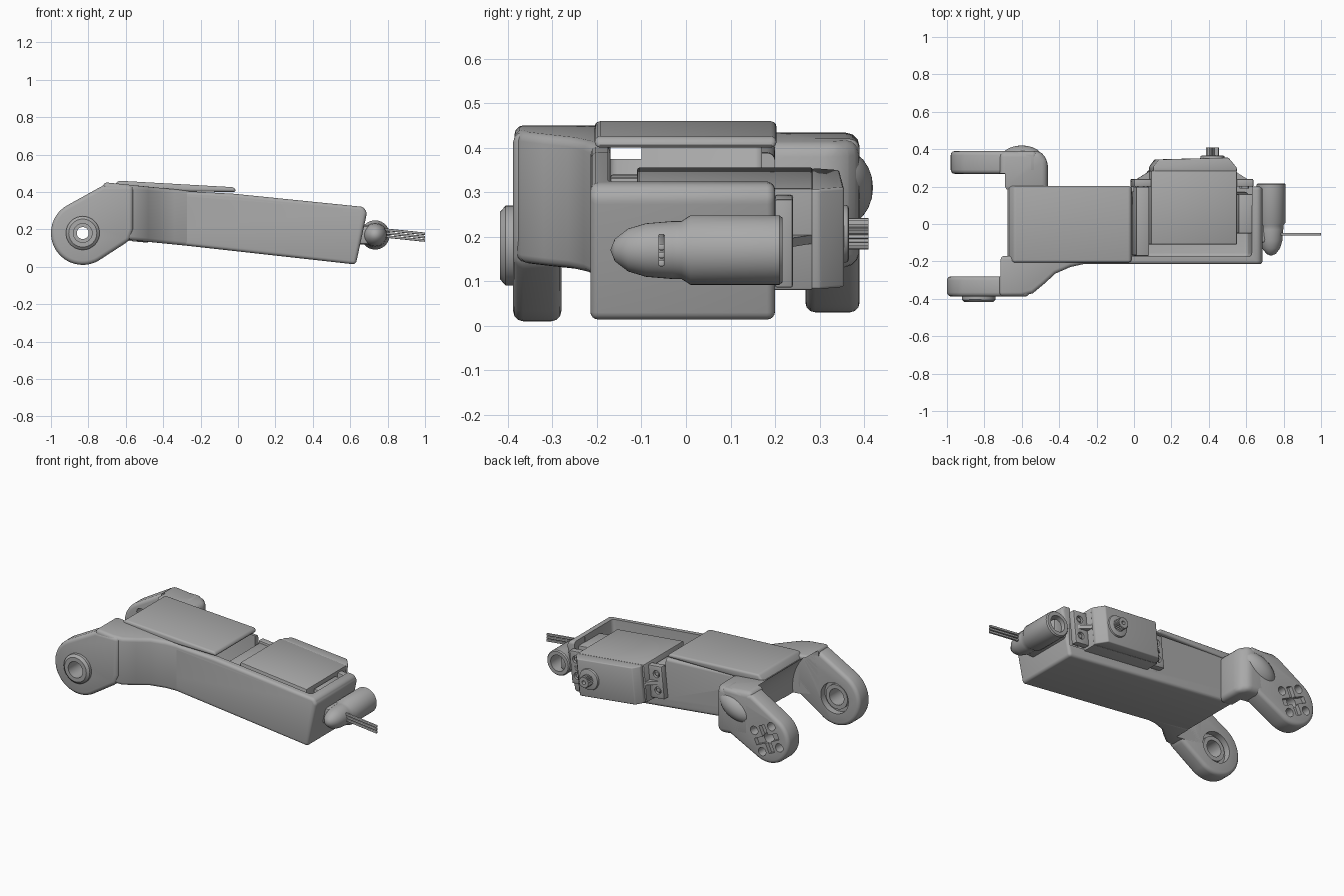
import bpy, bmesh
from math import sin, cos, pi, radians
from mathutils import Matrix, Vector

cube = bpy.data.objects.get("Cube")
if cube:
    bpy.data.objects.remove(cube)

grey = bpy.data.materials.new("grey_plastic")
grey.use_nodes = True
grey.diffuse_color = (0.4, 0.4, 0.4, 1)
grey.node_tree.nodes["Principled BSDF"].inputs["Base Color"].default_value = (0.4, 0.4, 0.4, 1)

PIVOT = (-0.83, 0.18)
TILT = 0.104
SERVO = Vector((0.31, 0, 0.218))


def finish(ob):
    bpy.ops.object.select_all(action='DESELECT')
    ob.select_set(True)
    bpy.context.view_layer.objects.active = ob
    return ob


def apply_mod(ob, kind, **settings):
    finish(ob)
    mod = ob.modifiers.new(kind.lower(), kind)
    for key, value in settings.items():
        setattr(mod, key, value)
    bpy.ops.object.modifier_apply(modifier=mod.name)


def prism(name, pts, lo, hi, axis='Y', bevel=0, segments=3):
    """Extrude an outline along Y (points are x, z) or Z (points are x, y)."""
    bm = bmesh.new()
    place = (lambda p, h: (p[0], h, p[1])) if axis == 'Y' else (lambda p, h: (p[0], p[1], h))
    face = bm.faces.new([bm.verts.new(place(p, lo)) for p in pts])
    ext = bmesh.ops.extrude_face_region(bm, geom=[face])
    moved = [v for v in ext["geom"] if isinstance(v, bmesh.types.BMVert)]
    bmesh.ops.translate(bm, verts=moved, vec=place((0, 0), hi - lo))
    bmesh.ops.recalc_face_normals(bm, faces=bm.faces)
    mesh = bpy.data.meshes.new(name)
    bm.to_mesh(mesh)
    bm.free()
    ob = bpy.data.objects.new(name, mesh)
    bpy.context.collection.objects.link(ob)
    mesh.materials.append(grey)
    if bevel:
        apply_mod(ob, 'BEVEL', width=bevel, segments=segments, limit_method='ANGLE',
                  angle_limit=radians(32))
    return ob


def box(name, x, y, z, bevel=0):
    pts = [(x[0], z[0]), (x[1], z[0]), (x[1], z[1]), (x[0], z[1])]
    return prism(name, pts, y[0], y[1], bevel=bevel, segments=2)


def circle(c, r, n=40, start=0, sweep=2 * pi):
    return [(c[0] + r * cos(start + sweep * i / n), c[1] + r * sin(start + sweep * i / n))
            for i in range(n)]


def rod(name, c, r, lo, hi, bevel=0, n=40):
    return prism(name, circle(c, r, n), lo, hi, bevel=bevel, segments=2)


def cut(ob, *cutters):
    for c in cutters:
        c.hide_render = True
        apply_mod(ob, 'BOOLEAN', operation='DIFFERENCE', object=c, solver='EXACT')
        bpy.data.objects.remove(c)


def lathe(name, profile, centre, n=40):
    """Revolve (y, radius) points around a line along Y."""
    bm = bmesh.new()
    vs = [bm.verts.new((r, y, 0)) for y, r in profile]
    es = [bm.edges.new(pair) for pair in zip(vs, vs[1:])]
    bmesh.ops.spin(bm, geom=vs + es, cent=(0, 0, 0), axis=(0, 1, 0), angle=2 * pi, steps=n)
    bmesh.ops.remove_doubles(bm, verts=bm.verts, dist=0.0005)
    bmesh.ops.recalc_face_normals(bm, faces=bm.faces)
    bmesh.ops.translate(bm, verts=bm.verts, vec=(centre[0], 0, centre[1]))
    mesh = bpy.data.meshes.new(name)
    bm.to_mesh(mesh)
    bm.free()
    ob = bpy.data.objects.new(name, mesh)
    bpy.context.collection.objects.link(ob)
    mesh.materials.append(grey)
    return ob


def shear(ob, x0):
    for v in ob.data.vertices:
        v.co.z -= 0.1 * (v.co.x - x0)


def swing_clearance():
    return rod("swing_cutter", PIVOT, 0.29, -0.28, 0.27, n=64)


# Hollow body with a concave end, open top and a side opening for the servo
body = prism("body_shell", [(-0.75, 0.165), (0.63, 0.012), (0.69, 0.29), (0.67, 0.32),
                            (-0.02, 0.39), (-0.75, 0.43)], -0.215, 0.2, bevel=0.045, segments=4)
cut(body, swing_clearance(),
    prism("cavity_cutter", [(-0.46, 0.175), (0.61, 0.055), (0.65, 0.6), (-0.6, 0.6)],
          -0.175, 0.17, bevel=0.02),
    prism("servo_slot_cutter", [(0, 0.14), (0.63, 0.08), (0.63, 0.6), (0, 0.6)], 0.1, 0.3),
    box("end_slot_cutter", (-0.8, -0.4), (-0.17, -0.1), (0.375, 0.402)))

# Lid over the hollow half
prism("top_cover", [(-0.675, 0.42), (-0.64, 0.46), (-0.02, 0.425), (-0.01, 0.4),
                    (-0.65, 0.405)], -0.205, 0.203, bevel=0.012)

# Shoulders that carry the two fork arms
front = prism("front_shoulder", [(-0.72, -0.385), (-0.6, -0.385), (-0.54, -0.37), (-0.48, -0.32),
                                 (-0.42, -0.265), (-0.34, -0.23), (-0.25, -0.21), (-0.25, -0.17),
                                 (-0.72, -0.17)], 0.145, 0.44, 'Z', bevel=0.025)
shear(front, -0.6)
cut(front, swing_clearance())
back = prism("back_shoulder", [(-0.72, 0.17), (-0.46, 0.17), (-0.46, 0.34), (-0.5, 0.39),
                               (-0.72, 0.39)], 0.14, 0.425, 'Z', bevel=0.035)
shear(back, -0.6)
cut(back, swing_clearance())


# Fork arms, each a round eye running up into its shoulder
def arm(name, r, end, lo, hi, top):
    eye = circle(PIVOT, r, 28, radians(120), pi) + [(PIVOT[0] + r / 2, PIVOT[1] - r * 0.866)]
    return prism(name, eye + [(-0.58, 0.14), (end, 0.2), (end, top), (-0.72, top)],
                 lo, hi, bevel=0.022)


front_arm = arm("front_arm", 0.17, -0.56, -0.388, -0.28, 0.435)
boss = lathe("front_boss", [(-0.36, 0.09), (-0.405, 0.09), (-0.418, 0.075), (-0.418, 0.05),
                            (-0.3, 0.05)], PIVOT)
cut(front_arm, rod("bore_cutter", PIVOT, 0.05, -0.5, -0.2),
    rod("bearing_cutter", PIVOT, 0.095, -0.32, -0.2))
lathe("bearing_ring", [(-0.322, 0.05), (-0.3, 0.05), (-0.3, 0.075), (-0.322, 0.075)], PIVOT)

back_arm = arm("back_arm", 0.15, -0.52, 0.268, 0.39, 0.42)
holes = [rod("screw_cutter", p, 0.026, 0.2, 0.5, n=20)
         for p in circle(PIVOT, 0.092, 4, radians(20))]
cut(back_arm, rod("horn_bore_cutter", PIVOT, 0.032, 0.2, 0.5), *holes)
for k in range(2):
    bar = box("cross_cutter", (-0.085, 0.085), (0.365, 0.5), (-0.02, 0.02))
    bar.data.transform(Matrix.Translation((PIVOT[0], 0, PIVOT[1]))
                       @ Matrix.Rotation(radians(25 + 90 * k), 4, 'Y'))
    cut(back_arm, bar)

# Rounded swelling on the outside of the back arm
bump = lathe("back_arm_bump", [(cos(i * pi / 12), sin(i * pi / 12)) for i in range(13)], (0, 0))
bump.data.transform(Matrix.Translation((-0.6, 0.345, 0.31)) @ Matrix.Rotation(-0.5, 4, 'Y')
                    @ Matrix.Diagonal((0.125, 0.075, 0.075, 1)))

# Servo, drawn around its own centre and then tilted with the body
case = box("servo_case", (-0.23, 0.23), (-0.11, 0.285), (-0.115, 0.115), 0.006)
cap = prism("servo_gear_cap", [(-0.22, 0.28), (0.23, 0.28), (0.23, 0.3), (0.185, 0.355),
                               (-0.19, 0.345), (-0.22, 0.305)], -0.113, 0.113, 'Z', bevel=0.006)
gear = [(0.11 + cos(i * pi / 20) * (0.035 if i % 2 else 0.03),
         sin(i * pi / 20) * (0.035 if i % 2 else 0.03)) for i in range(40)]
shaft = prism("servo_shaft", gear, 0.34, 0.41)
cut(shaft, rod("shaft_bore_cutter", (0.11, 0), 0.012, 0.38, 0.5, n=16))
collar = rod("shaft_collar", (0.11, 0), 0.065, 0.33, 0.366, bevel=0.008)
servo_parts = [case, cap, shaft, collar]
for s, side in ((-1, "left"), (1, "right")):
    lug = box(side + "_lug", sorted((s * 0.22, s * 0.32)), (0.2, 0.24), (-0.1, 0.1), 0.005)
    cut(lug, *[rod("lug_cutter", (s * 0.28, z), 0.022, 0.1, 0.3, n=20) for z in (-0.05, 0.05)])
    rib = prism(side + "_lug_rib", [(s * 0.225, 0.235), (s * 0.305, 0.235), (s * 0.225, 0.285)],
                -0.01, 0.01, 'Z')
    screws = [lathe(side + "_lug_screw", [(0.19, 0.02), (0.225, 0.02), (0.235, 0.012),
                                          (0.235, 0)], (s * 0.28, z), 20) for z in (-0.05, 0.05)]
    servo_parts += [lug, rib] + screws
servo_parts += [box("left_mount", (-0.31, -0.24), (-0.17, 0.198), (-0.14, 0.09), 0.005),
                box("right_mount", (0.24, 0.32), (-0.05, 0.16), (-0.13, 0.1), 0.005)]
for part in servo_parts:
    part.data.transform(Matrix.Translation(SERVO) @ Matrix.Rotation(TILT, 4, 'Y'))

# Cable outlet: a hollow tube with a rounded nose along the end wall
lathe("cable_tube", [(-0.17, 0), (-0.16, 0.025), (-0.13, 0.048), (-0.09, 0.06), (-0.03, 0.065),
                     (-0.01, 0.065), (0.01, 0.078), (0.21, 0.078), (0.217, 0.072), (0.217, 0.05),
                     (0.06, 0.05), (0.06, 0)], (0.733, 0.17))
box("tube_web", (0.63, 0.735), (-0.1, 0.19), (0.12, 0.22), 0.015)

# Three wires leaving the outlet
for i in range(3):
    z = 0.152 + 0.018 * i
    prism("wire_%d" % (i + 1), [(0.76, z + 0.006), (1, z - 0.019), (1, z - 0.005),
                                (0.76, z + 0.02)], -0.062, -0.048, bevel=0.004)

# Smooth curved surfaces, keep corners sharp
for ob in list(bpy.context.scene.objects):
    if ob.type == 'MESH' and ob.data.materials and ob.data.materials[0] == grey:
        finish(ob)
        bpy.ops.object.shade_smooth_by_angle(angle=radians(35))
